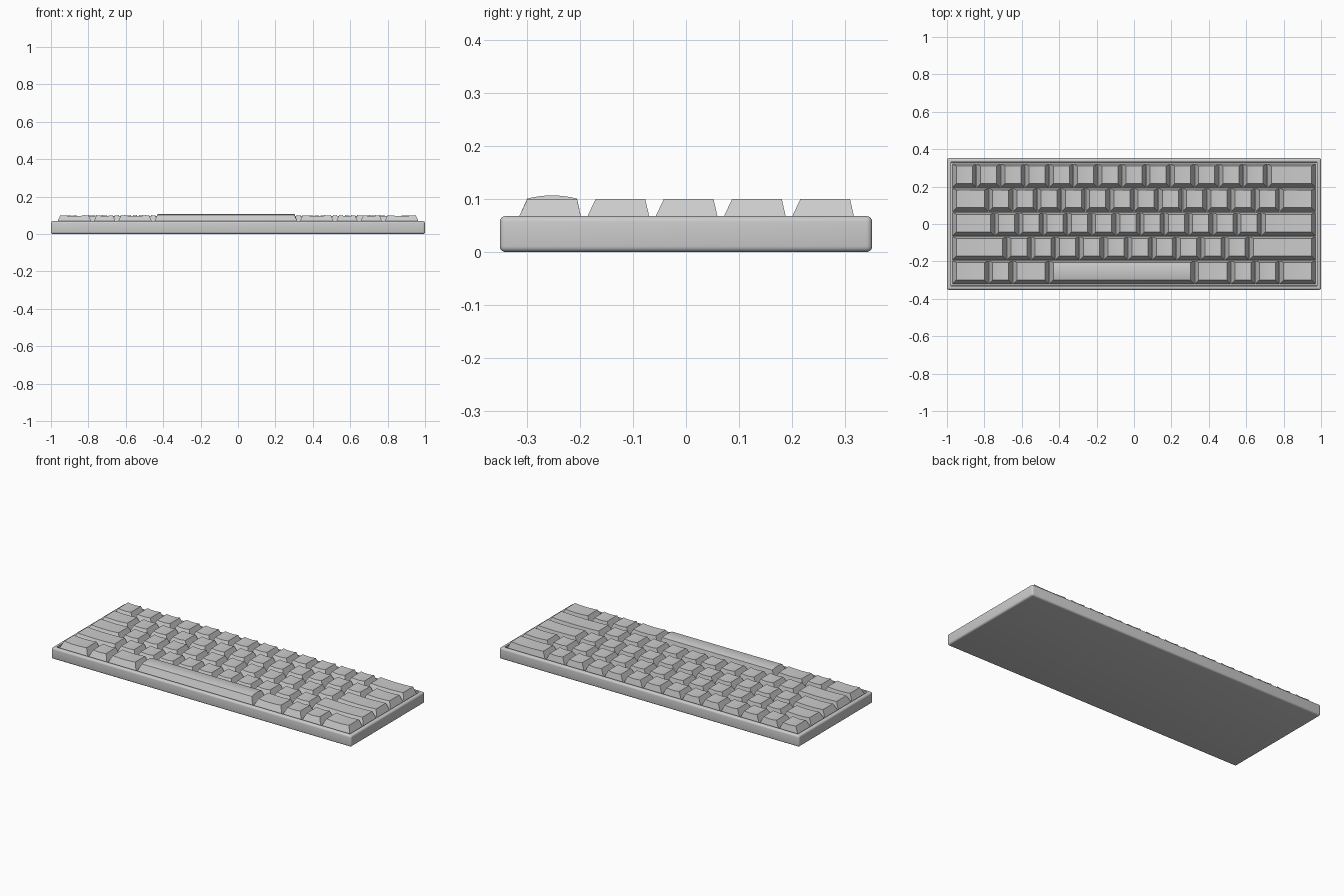
import bpy, bmesh, math

if "Cube" in bpy.data.objects:
    bpy.data.objects.remove(bpy.data.objects["Cube"])

U, PITCH = 0.1296, 0.129          # key unit in x, row spacing in y
FLOOR, RIM, KEY_TOP = 0.055, 0.068, 0.100


def finish(bm, name):
    bmesh.ops.recalc_face_normals(bm, faces=bm.faces)
    mesh = bpy.data.meshes.new(name)
    bm.to_mesh(mesh)
    bm.free()
    ob = bpy.data.objects.new(name, mesh)
    bpy.context.collection.objects.link(ob)
    ob.select_set(True)
    bpy.context.view_layer.objects.active = ob
    return ob


def make_case():
    bm = bmesh.new()
    bmesh.ops.create_cube(bm, size=1)
    for v in bm.verts:
        v.co = (v.co.x * 2, v.co.y * 0.704, (v.co.z + 0.5) * RIM)
    bmesh.ops.bevel(bm, geom=bm.edges[:], offset=0.011, segments=4,
                    profile=0.5, affect='EDGES')
    # shallow tray that holds the keys
    bm.normal_update()
    top = max(bm.faces, key=lambda f: f.calc_area() * f.normal.z)
    bmesh.ops.inset_individual(bm, faces=[top], thickness=0.015, depth=0)
    bmesh.ops.inset_individual(bm, faces=[top], thickness=0.0005, depth=FLOOR - RIM)
    finish(bm, "case")


def make_key(name, x0, x1, yc, bar=False, n=8):
    """Tapered cap; ordinary tops are dished across x, the bar is crowned across y."""
    bm = bmesh.new()
    bx0, bx1, by0, by1 = x0 + 0.001, x1 - 0.001, yc - 0.0635, yc + 0.0625
    tx0, tx1, ty0, ty1 = x0 + 0.022, x1 - 0.022, yc - 0.042, yc + 0.052
    base = [bm.verts.new((x, y, FLOOR - 0.001)) for x, y in
            ((bx0, by0), (bx1, by0), (bx1, by1), (bx0, by1))]
    a, b, c, d = base
    rows = ([], [])
    for i in range(n + 1):
        t = i / n
        bulge = 4 * t * (1 - t)
        for side in (0, 1):
            if bar:
                p = ((tx0, tx1)[side], ty0 + (ty1 - ty0) * t, KEY_TOP + 0.001 + 0.006 * bulge)
            else:
                p = (tx0 + (tx1 - tx0) * t, (ty0, ty1)[side], KEY_TOP - 0.004 * bulge)
            rows[side].append(bm.verts.new(p))
    lo, hi = rows
    bm.faces.new(base)
    for i in range(n):
        bm.faces.new((lo[i], lo[i + 1], hi[i + 1], hi[i]))
    if bar:
        walls = ([a, d] + lo[::-1], [b, c] + hi[::-1],
                 [a, b, hi[0], lo[0]], [d, c, hi[-1], lo[-1]])
    else:
        walls = ([a, b] + lo[::-1], [d, c] + hi[::-1],
                 [a, d, hi[0], lo[0]], [b, c, hi[-1], lo[-1]])
    for w in walls:
        bm.faces.new(w)
    finish(bm, name)


# key widths per row in units, back row first
layout = {
    "number_row": [1] * 13 + [2],
    "upper_row": [1.5] + [1] * 12 + [1.5],
    "home_row": [1.75] + [1] * 11 + [2.25],
    "lower_row": [2.25] + [1] * 10 + [2.75],
    "bottom_row": [1.5, 1, 1.5, 6, 1.5, 1, 1, 1.5],
}

make_case()
for r, (row, widths) in enumerate(layout.items()):
    x = -7.5 * U
    for k, w in enumerate(widths):
        bar = w == 6
        name = "space_bar" if bar else f"{row}_key_{k + 1}"
        make_key(name, x, x + w * U, (2 - r) * PITCH, bar)
        x += w * U

bpy.ops.object.shade_smooth_by_angle(angle=math.radians(30))
